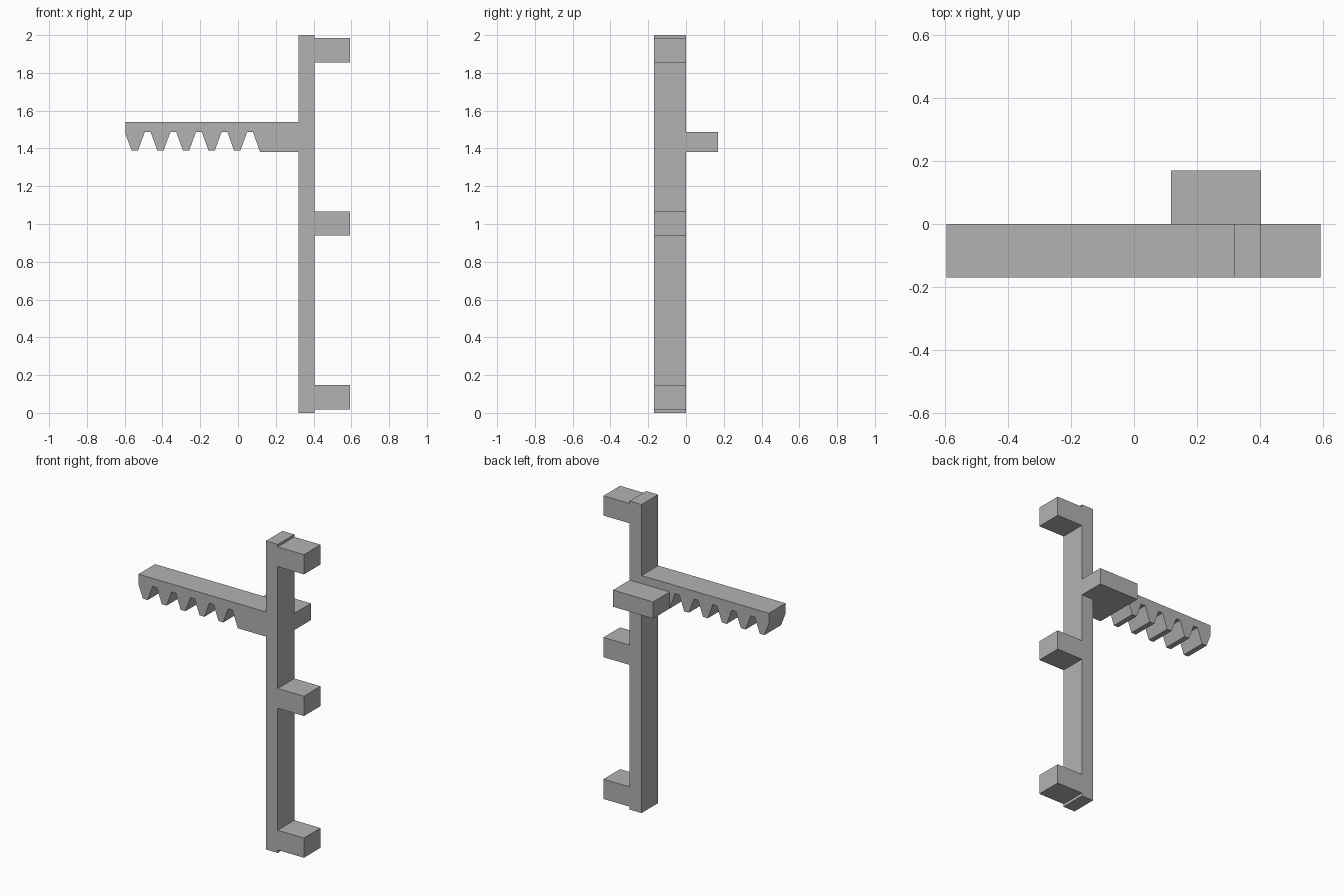
import bpy
import bmesh

cube = bpy.data.objects.get("Cube")
if cube:
    bpy.data.objects.remove(cube, do_unlink=True)

grey = bpy.data.materials.new("plain grey")
grey.use_nodes = True
colour = (0.448, 0.448, 0.448, 1)
grey.diffuse_color = colour
grey.node_tree.nodes["Principled BSDF"].inputs["Base Color"].default_value = colour


def extrude_profile(name, points, y0, y1):
    """Extrude an (x, z) outline from y0 back to y1."""
    bm = bmesh.new()
    face = bm.faces.new([bm.verts.new((x, y0, z)) for x, z in points])
    result = bmesh.ops.extrude_face_region(bm, geom=[face])
    moved = [v for v in result["geom"] if isinstance(v, bmesh.types.BMVert)]
    bmesh.ops.translate(bm, verts=moved, vec=(0, y1 - y0, 0))
    bmesh.ops.recalc_face_normals(bm, faces=bm.faces)
    mesh = bpy.data.meshes.new(name)
    bm.to_mesh(mesh)
    bm.free()
    mesh.materials.append(grey)
    obj = bpy.data.objects.new(name, mesh)
    bpy.context.collection.objects.link(obj)
    return obj


def box(name, x0, x1, z0, z1, y0, y1):
    return extrude_profile(name, [(x0, z0), (x1, z0), (x1, z1), (x0, z1)], y0, y1)


FRONT, BACK = -0.17, 0.17
POST_LEFT, POST_RIGHT = 0.319, 0.404
ARM_BOTTOM, ROOT, ARM_TOP = 1.38, 1.488, 1.54

# Upright post
box("post", POST_LEFT, POST_RIGHT, 0, 2, FRONT, 0)

# Three side pegs
for name, z in (("lower_peg", 0.083), ("middle_peg", 1.002), ("upper_peg", 1.92)):
    box(name, POST_RIGHT, 0.592, z - 0.064, z + 0.064, FRONT, 0)

# Toothed arm: trapezoid teeth hang below, ending in a solid block at the post
TIP, PITCH, TEETH = 1.39, 0.1355, 5
outline = [(POST_LEFT, ARM_TOP), (-0.595, ARM_TOP), (-0.595, 1.473)]
for i in range(TEETH):
    x = -0.563 + i * PITCH
    outline += [(x, TIP), (x + 0.034, TIP), (x + 0.07, ROOT), (x + 0.1, ROOT)]
outline += [(0.117, ARM_BOTTOM), (POST_LEFT, ARM_BOTTOM)]
extrude_profile("toothed_arm", outline, FRONT, 0)

# Block behind the arm and post
box("rear_block", 0.117, POST_RIGHT, ARM_BOTTOM, ROOT, 0, BACK)
